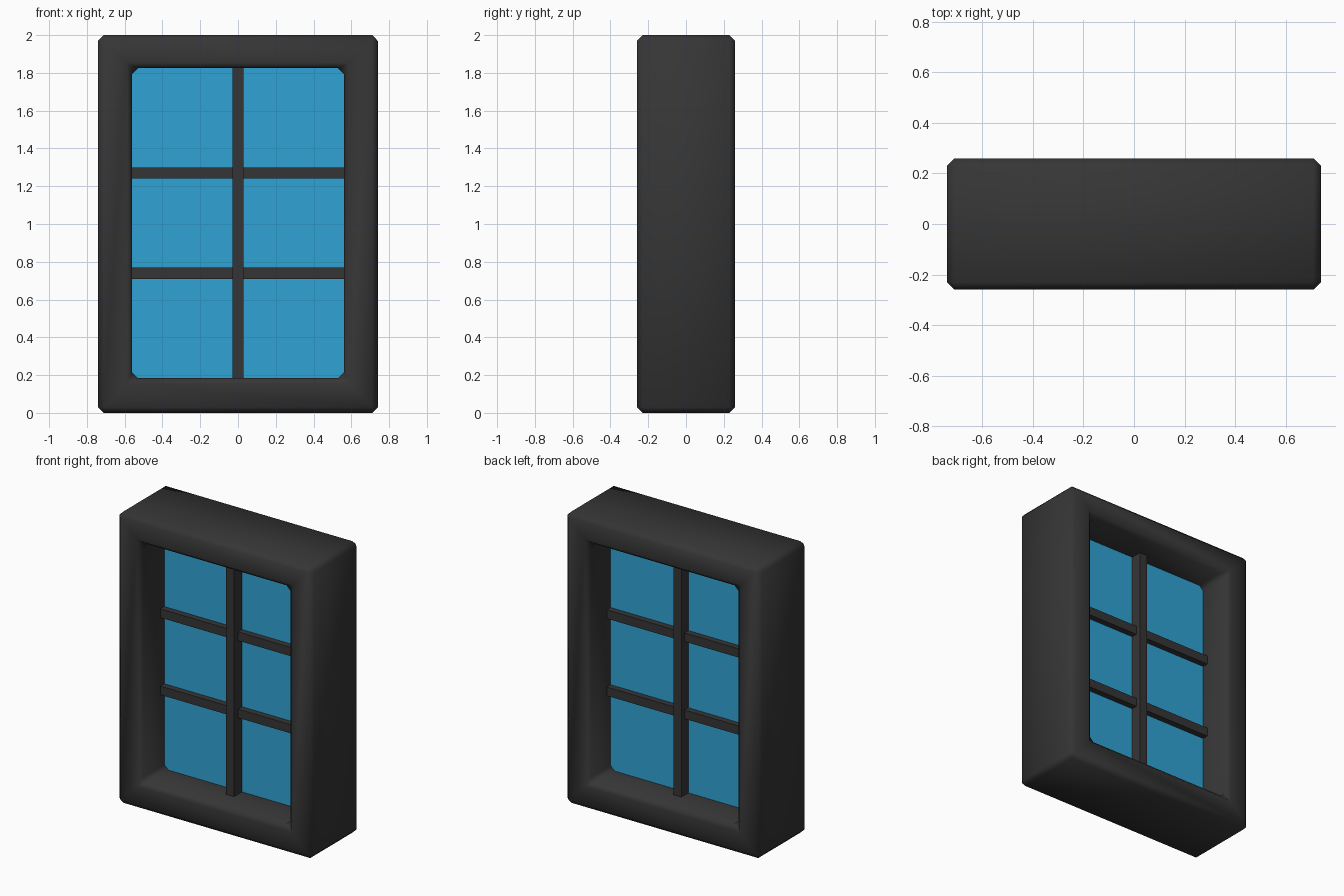
import bpy, bmesh

if "Cube" in bpy.data.objects:
    bpy.data.objects.remove(bpy.data.objects["Cube"])

def material(name, rgb):
    m = bpy.data.materials.new(name)
    m.diffuse_color = (*rgb, 1.0)
    m.use_nodes = True
    m.node_tree.nodes["Principled BSDF"].inputs["Base Color"].default_value = m.diffuse_color
    return m

DARK = material("charcoal", (0.036, 0.036, 0.036))
BLUE = material("glass_blue", (0.03, 0.37, 0.66))

def add_object(name, bm, mat):
    bmesh.ops.recalc_face_normals(bm, faces=bm.faces)
    me = bpy.data.meshes.new(name)
    bm.to_mesh(me)
    bm.free()
    me.materials.append(mat)
    ob = bpy.data.objects.new(name, me)
    bpy.context.collection.objects.link(ob)
    return ob

def box(name, x, y, z, mat):
    """Box from (min, max) pairs on each axis."""
    bm = bmesh.new()
    bmesh.ops.create_cube(bm, size=1)
    for v in bm.verts:
        v.co = [r[0] if c < 0 else r[1] for c, r in zip(v.co, (x, y, z))]
    return add_object(name, bm, mat)

# Outer frame: rectangular ring, chamfered on every edge and smooth shaded
def rect(bm, hx, z0, z1, y):
    return [bm.verts.new((x, y, z)) for x, z in
            ((-hx, z0), (hx, z0), (hx, z1), (-hx, z1))]

bm = bmesh.new()
loops = [rect(bm, 0.74, 0, 2, -0.26), rect(bm, 0.74, 0, 2, 0.26),
         rect(bm, 0.56, 0.185, 1.825, 0.26), rect(bm, 0.56, 0.185, 1.825, -0.26)]
for k in range(4):
    a, b = loops[k], loops[(k + 1) % 4]
    for i in range(4):
        j = (i + 1) % 4
        bm.faces.new((a[i], a[j], b[j], b[i]))
frame = add_object("window_frame", bm, DARK)
for p in frame.data.polygons:
    p.use_smooth = True
bev = frame.modifiers.new("chamfer", 'BEVEL')
bev.width = 0.03
bev.segments = 1
bev.limit_method = 'ANGLE'

# Glass pane
box("glass_pane", (-0.575, 0.575), (0.0, 0.018), (0.17, 1.84), BLUE)

# Glazing bars: the upright is deeper than the two crossbars
box("vertical_bar", (-0.03, 0.03), (-0.088, 0.094), (0.17, 1.84), DARK)
for i, z in enumerate((0.74, 1.27)):
    box(f"horizontal_bar_{i + 1}", (-0.575, 0.575), (-0.043, 0.06),
        (z - 0.03, z + 0.03), DARK)
